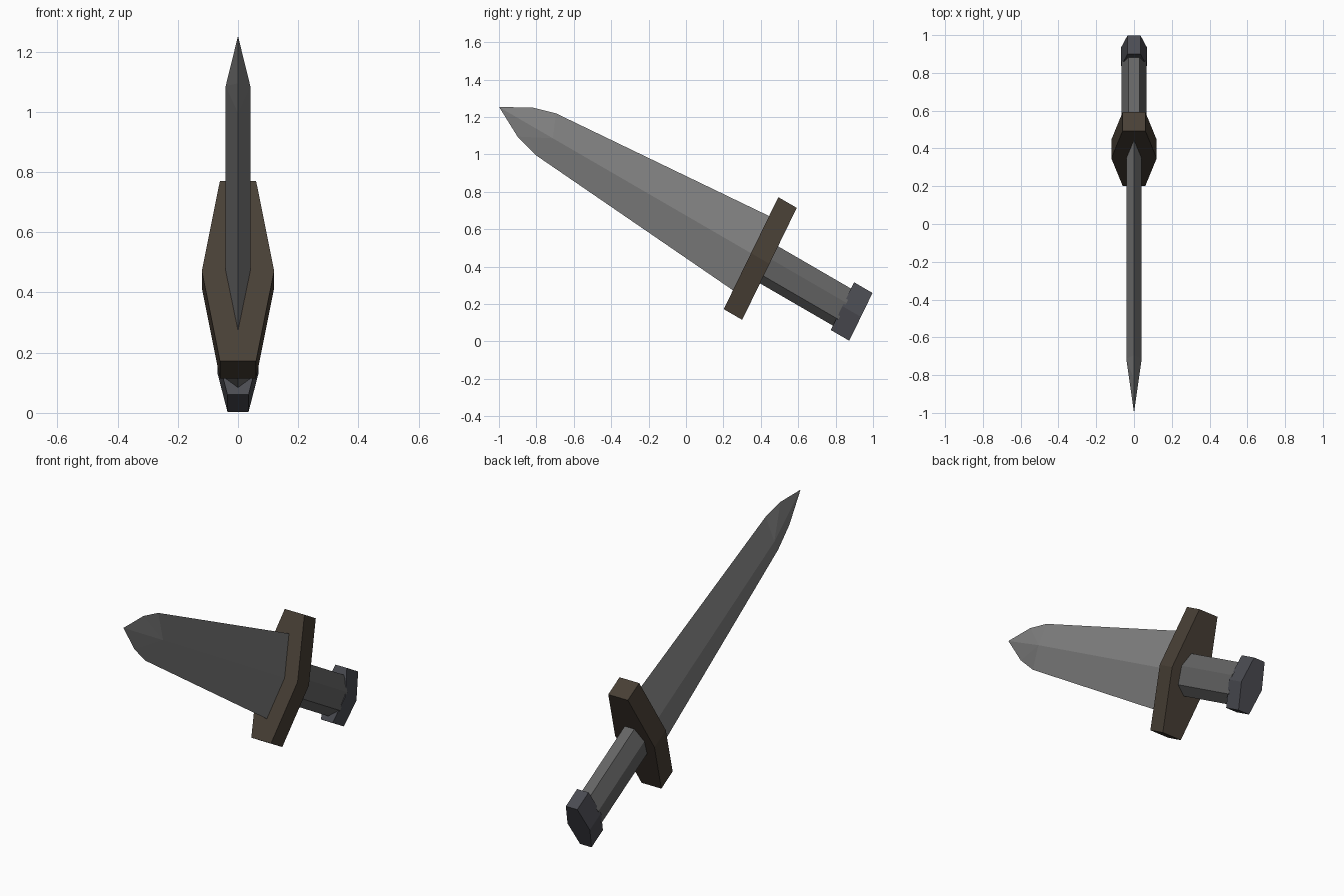
import bpy, bmesh
from math import sin, cos, pi, radians
from mathutils import Vector

if "Cube" in bpy.data.objects:
    bpy.data.objects.remove(bpy.data.objects["Cube"])

# Sword frame: a runs along the blade, b across its width, x through its thickness
CENTRE = Vector((0, 0.397, 0.443))
A = Vector((0, -cos(radians(30.1)), sin(radians(30.1))))
B = Vector((0, 0.438, 0.899))


def place(x, a, b):
    return CENTRE + Vector((x, 0, 0)) + A * a + B * b


def material(name, rgb):
    m = bpy.data.materials.new(name)
    m.diffuse_color = (*rgb, 1)
    m.use_nodes = True
    m.node_tree.nodes["Principled BSDF"].inputs["Base Color"].default_value = m.diffuse_color
    return m


def make(name, bm, mat):
    bmesh.ops.recalc_face_normals(bm, faces=bm.faces)
    me = bpy.data.meshes.new(name)
    bm.to_mesh(me)
    bm.free()
    ob = bpy.data.objects.new(name, me)
    bpy.context.collection.objects.link(ob)
    me.materials.append(mat)


def prism(name, section, a0, a1, mat):
    """Extrude an (x, b) section along the sword axis."""
    bm = bmesh.new()
    r0 = [bm.verts.new(place(x, a0, b)) for x, b in section]
    r1 = [bm.verts.new(place(x, a1, b)) for x, b in section]
    n = len(section)
    for i in range(n):
        j = (i + 1) % n
        bm.faces.new((r0[i], r0[j], r1[j], r1[i]))
    bm.faces.new(r0)
    bm.faces.new(r1)
    make(name, bm, mat)


def hexagon(end_x, mid_x, half_b):
    return [(end_x, half_b), (mid_x, 0), (end_x, -half_b),
            (-end_x, -half_b), (-mid_x, 0), (-end_x, half_b)]


steel = material("steel", (0.22, 0.22, 0.22))
grip = material("grip", (0.13, 0.13, 0.13))
brown = material("brown", (0.065, 0.05, 0.036))
dark = material("dark_metal", (0.07, 0.072, 0.085))

# Cross guard and pommel: flattened hexagonal blocks
prism("guard", hexagon(0.06, 0.12, 0.333), -0.057, 0.057, brown)
prism("pommel", hexagon(0.035, 0.068, 0.142), -0.622, -0.508, dark)

# Handle: seven-sided grip, flat on top
ring = [(0.068 * cos(-pi / 2 + i * 2 * pi / 7), 0.116 * sin(-pi / 2 + i * 2 * pi / 7))
        for i in range(7)]
prism("handle", ring, -0.52, -0.04, grip)

# Blade: diamond section with a central ridge, mirrored in x and b
bm = bmesh.new()
tip = bm.verts.new(place(0, 1.613, 0))
edge_profile = [(0.04, 0.222), (1.325, 0.124), (1.456, 0.087)]
edges = {s: [bm.verts.new(place(0, a, s * b)) for a, b in edge_profile] for s in (1, -1)}
base_ring = []
for sx in (1, -1):
    base = bm.verts.new(place(0.041 * sx, 0.04, 0))
    ridge = bm.verts.new(place(0.041 * sx, 1.281, 0))
    base_ring.append(base)
    for e in edges.values():
        bm.faces.new((base, e[0], e[1], ridge))
        bm.faces.new((ridge, e[1], e[2]))
        bm.faces.new((ridge, e[2], tip))
bm.faces.new((base_ring[0], edges[1][0], base_ring[1], edges[-1][0]))
make("blade", bm, steel)
